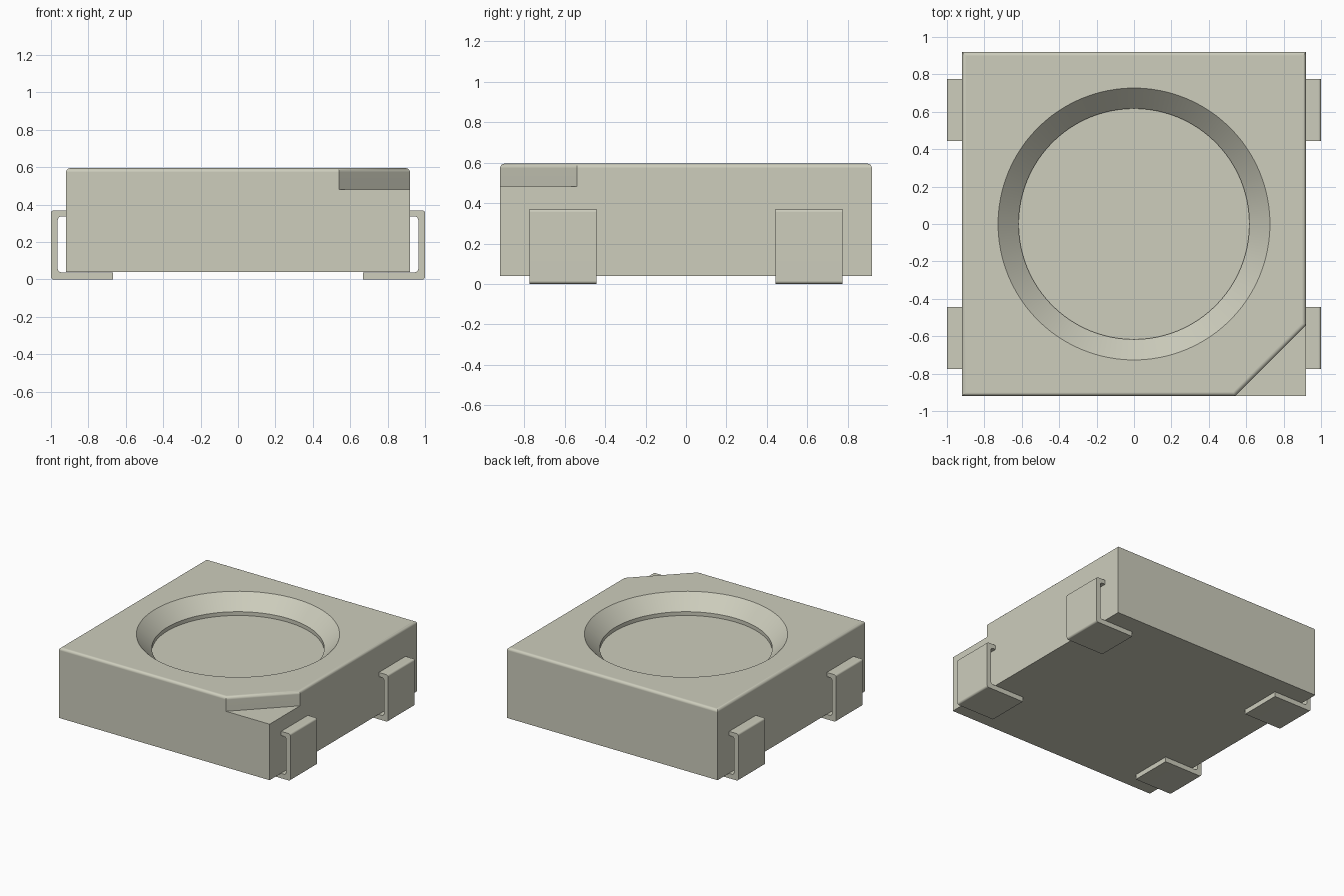
import bpy
import bmesh
import math

old = bpy.data.objects.get("Cube")
if old:
    bpy.data.objects.remove(old, do_unlink=True)

mat = bpy.data.materials.new("warm grey")
mat.use_nodes = True
COLOR = (0.61, 0.61, 0.505, 1.0)
mat.diffuse_color = COLOR
mat.node_tree.nodes["Principled BSDF"].inputs["Base Color"].default_value = COLOR


def make_object(name, bm):
    bmesh.ops.recalc_face_normals(bm, faces=bm.faces)
    mesh = bpy.data.meshes.new(name)
    bm.to_mesh(mesh)
    bm.free()
    mesh.materials.append(mat)
    obj = bpy.data.objects.new(name, mesh)
    bpy.context.scene.collection.objects.link(obj)
    return obj


def activate(obj):
    bpy.ops.object.select_all(action='DESELECT')
    obj.select_set(True)
    bpy.context.view_layer.objects.active = obj


def finish(obj):
    activate(obj)
    bpy.ops.object.shade_smooth_by_angle(angle=math.radians(30))
    wn = obj.modifiers.new("flat face normals", 'WEIGHTED_NORMAL')
    wn.keep_sharp = True


def round_edges(bm, edges, radius, segments):
    bmesh.ops.bevel(bm, geom=edges, offset=radius, offset_type='OFFSET',
                    segments=segments, profile=0.5, affect='EDGES')


# Housing: a square block with one top corner cut away
H, N = 0.92, 0.54                      # half width, start of the corner cut
Z0, Z_CUT, Z1 = 0.04, 0.482, 0.595     # underside, cut floor, top
bm = bmesh.new()
bottom = [bm.verts.new((x, y, Z0)) for x, y in ((-H, -H), (H, -H), (H, H), (-H, H))]
cut = [bm.verts.new((x, y, Z_CUT)) for x, y in ((N, -H), (H, -H), (H, -N))]
top = [bm.verts.new((x, y, Z1)) for x, y in ((-H, -H), (N, -H), (H, -N), (H, H), (-H, H))]
for face in (bottom, cut, top,
             [bottom[0], bottom[1], cut[1], cut[0], top[1], top[0]],
             [bottom[1], bottom[2], top[3], top[2], cut[2], cut[1]],
             [bottom[2], bottom[3], top[4], top[3]],
             [bottom[3], bottom[0], top[0], top[4]],
             [cut[0], cut[2], top[2], top[1]]):
    bm.faces.new(face)
bmesh.ops.recalc_face_normals(bm, faces=bm.faces)
rim = [e for e in bm.edges if all(v.co.z > Z1 - 0.001 for v in e.verts)]
round_edges(bm, rim, 0.022, 5)
housing = make_object("housing", bm)

# Round recess: conical wall, short straight wall, flat floor
SEG = 96
R_TOP, R_FLOOR = 0.727, 0.617
profile = [(R_FLOOR, Z1 - 0.14), (R_FLOOR, Z1 - 0.11), (R_TOP, Z1), (R_TOP, Z1 + 0.1)]
bm = bmesh.new()
rings = [[bm.verts.new((r * math.cos(2 * math.pi * i / SEG),
                        r * math.sin(2 * math.pi * i / SEG), z)) for i in range(SEG)]
         for r, z in profile]
for a, b in zip(rings, rings[1:]):
    for i in range(SEG):
        j = (i + 1) % SEG
        bm.faces.new((a[i], a[j], b[j], b[i]))
bm.faces.new(rings[0])
bm.faces.new(rings[-1])
cutter = make_object("recess_cutter", bm)
cutter.hide_render = True
boolean = housing.modifiers.new("recess", 'BOOLEAN')
boolean.operation = 'DIFFERENCE'
boolean.solver = 'EXACT'
boolean.object = cutter
activate(housing)
bpy.ops.object.modifier_apply(modifier=boolean.name)
bpy.data.objects.remove(cutter, do_unlink=True)
finish(housing)

# Leads: bent metal strips, hooked around the sides and tucked underneath
LEAD = [(0.92, 0.37), (1.0, 0.37), (1.0, 0.0), (0.667, 0.0),
        (0.667, 0.038), (0.964, 0.038), (0.964, 0.337), (0.92, 0.337)]
BENDS = ((1, 0.015), (2, 0.015), (5, 0.02), (6, 0.02))


def make_lead(name, sx, sy):
    bm = bmesh.new()
    near = [bm.verts.new((sx * x, sy * 0.443, z)) for x, z in LEAD]
    far = [bm.verts.new((sx * x, sy * 0.775, z)) for x, z in LEAD]
    bm.faces.new(near)
    bm.faces.new(far)
    for i in range(len(LEAD)):
        j = (i + 1) % len(LEAD)
        bm.faces.new((near[i], near[j], far[j], far[i]))
    bmesh.ops.recalc_face_normals(bm, faces=bm.faces)
    bends = [(bm.edges.get((near[i], far[i])), r) for i, r in BENDS]
    for edge, radius in bends:
        round_edges(bm, [edge], radius, 4)
    finish(make_object(name, bm))


for side, sx in (("left", 1), ("right", -1)):
    for end, sy in (("front", -1), ("back", 1)):
        make_lead(f"{end}_{side}_lead", sx, sy)
